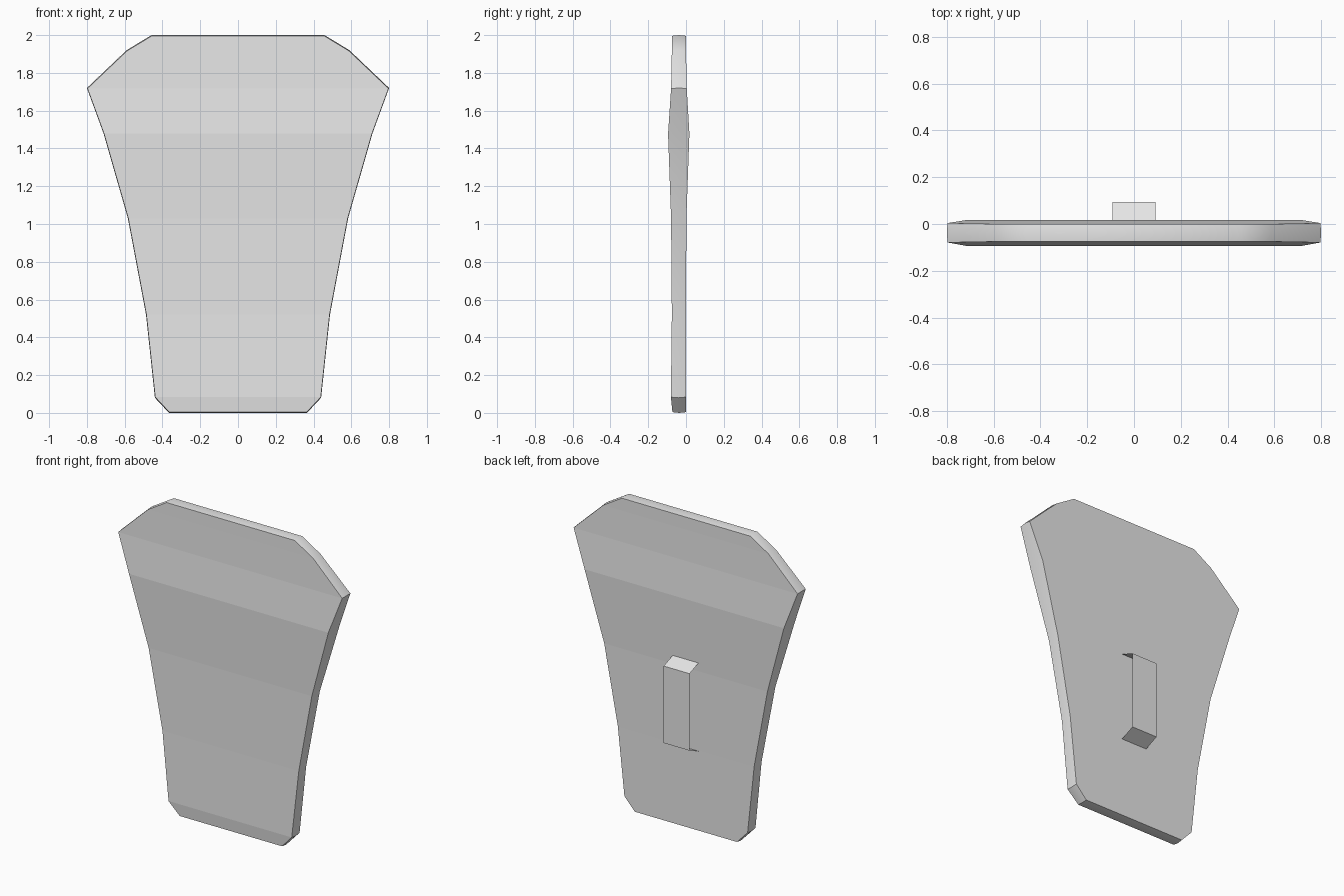
import bpy, bmesh

if "Cube" in bpy.data.objects:
    bpy.data.objects.remove(bpy.data.objects["Cube"])

grey = bpy.data.materials.new("light_grey")
grey.diffuse_color = (0.8, 0.8, 0.8, 1)
grey.use_nodes = True
grey.node_tree.nodes["Principled BSDF"].inputs["Base Color"].default_value = grey.diffuse_color


def finish(bm, name):
    mesh = bpy.data.meshes.new(name)
    bm.to_mesh(mesh)
    bm.free()
    mesh.materials.append(grey)
    obj = bpy.data.objects.new(name, mesh)
    bpy.context.collection.objects.link(obj)
    return obj


# Shield plate: rows of (height, half width, front y, back y)
rows = [
    (0.00, 0.365, -0.072, 0.000),
    (0.08, 0.440, -0.080, 0.000),
    (0.52, 0.487, -0.075, 0.000),
    (1.03, 0.583, -0.079, 0.002),
    (1.48, 0.712, -0.095, 0.018),
    (1.72, 0.800, -0.079, 0.004),
    (1.92, 0.590, -0.075, 0.000),
    (2.00, 0.458, -0.074, 0.000),
]
outline = [(w, z, f, b) for z, w, f, b in rows]
outline += [(-w, z, f, b) for z, w, f, b in reversed(rows)]
n = len(outline)
k = 0.996  # front and back sit slightly inside the rim's middle ridge

bm = bmesh.new()
front = [bm.verts.new((x * k, f, 1 + (z - 1) * k)) for x, z, f, b in outline]
ridge = [bm.verts.new((x, (f + b) / 2, z)) for x, z, f, b in outline]
back = [bm.verts.new((x * k, b, 1 + (z - 1) * k)) for x, z, f, b in outline]

# Flat bands across the front and back
for i in range(len(rows) - 1):
    for ring in (front, back):
        bm.faces.new((ring[i], ring[i + 1], ring[n - 2 - i], ring[n - 1 - i]))

# Smooth rim in two strips
for i in range(n):
    j = (i + 1) % n
    for a, b in ((front, ridge), (ridge, back)):
        bm.faces.new((a[i], a[j], b[j], b[i])).smooth = True
bmesh.ops.recalc_face_normals(bm, faces=bm.faces)
for e in bm.edges:
    e.smooth = e.calc_face_angle(0) < 0.6
finish(bm, "shield_plate")

# Grip: a thin strap with open sides on the back
path = [(0.001, 0.515), (0.095, 0.555), (0.095, 1.05), (0.001, 1.085)]
bm = bmesh.new()
left = [bm.verts.new((-0.092, y, z)) for y, z in path]
right = [bm.verts.new((0.092, y, z)) for y, z in path]
for i in range(3):
    bm.faces.new((left[i], left[i + 1], right[i + 1], right[i]))
bm.normal_update()
bm.faces.ensure_lookup_table()
if bm.faces[1].normal.y < 0:
    bmesh.ops.reverse_faces(bm, faces=bm.faces)
finish(bm, "grip_strap")
